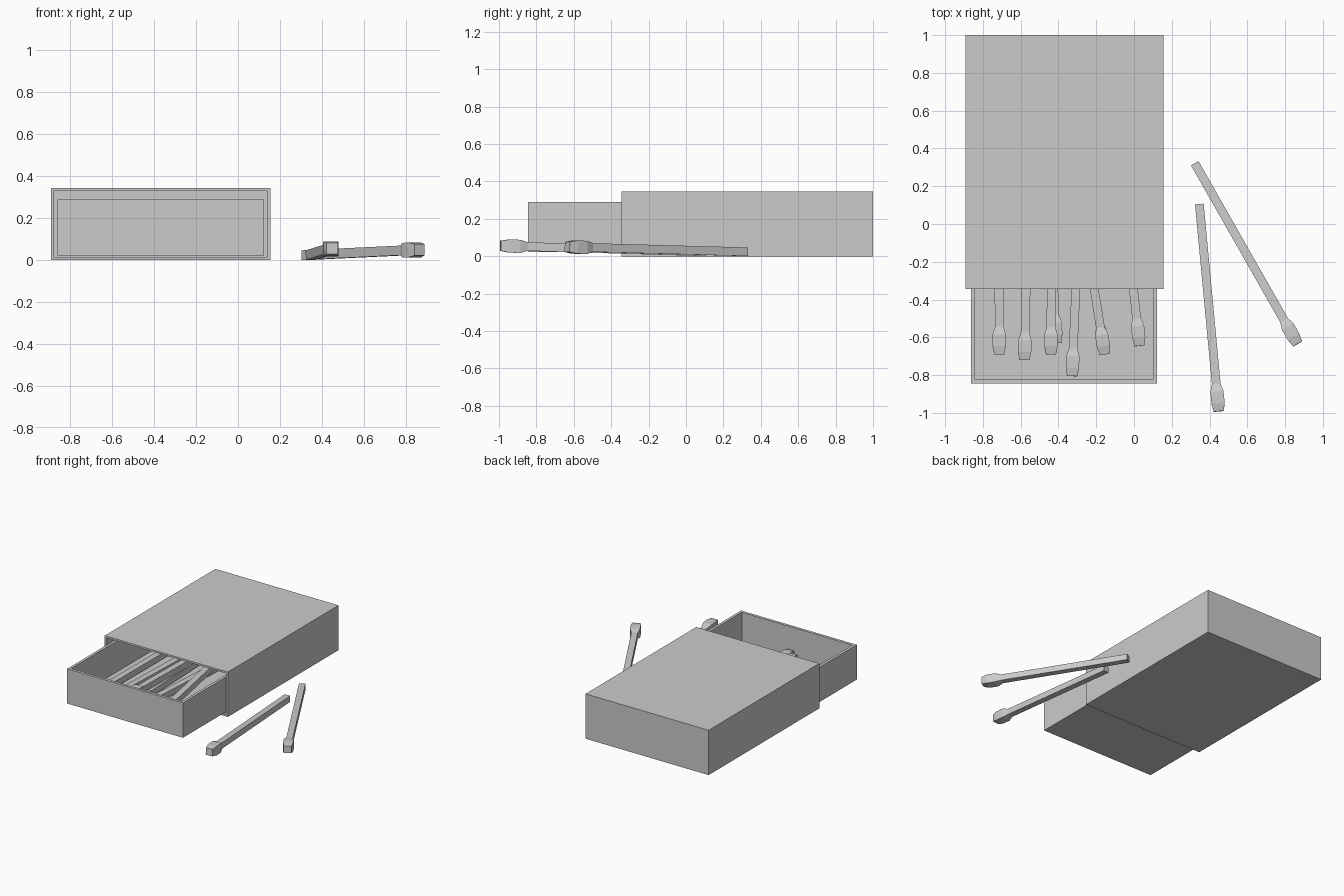
import bpy, bmesh
from mathutils import Vector

if "Cube" in bpy.data.objects:
    bpy.data.objects.remove(bpy.data.objects["Cube"])


def finish(bm, name):
    bmesh.ops.recalc_face_normals(bm, faces=bm.faces)
    me = bpy.data.meshes.new(name)
    bm.to_mesh(me)
    bm.free()
    ob = bpy.data.objects.new(name, me)
    bpy.context.collection.objects.link(ob)
    return ob


def open_box(name, lo, hi, open_dir, wall):
    """Hollow box, open on the side facing open_dir."""
    lo, hi, d = Vector(lo), Vector(hi), Vector(open_dir)
    bm = bmesh.new()
    bmesh.ops.create_cube(bm, size=1)
    for v in bm.verts:
        v.co = Vector([(a + b) / 2 + c * (b - a) for a, b, c in zip(lo, hi, v.co)])
    bm.normal_update()
    face = max(bm.faces, key=lambda f: f.normal.dot(d))
    bmesh.ops.inset_individual(bm, faces=[face], thickness=wall)
    depth = abs((hi - lo).dot(d)) - wall
    inner = bmesh.ops.extrude_discrete_faces(bm, faces=[face])["faces"][0]
    bmesh.ops.translate(bm, verts=inner.verts, vec=-d * depth)
    return finish(bm, name)


def match(name, tail, tip):
    """Square stick with a swollen, chamfered head at the tip."""
    tail, tip = Vector(tail), Vector(tip)
    axis = (tip - tail).normalized()
    side = axis.cross(Vector((0, 0, 1))).normalized()
    up = side.cross(axis)
    length = (tip - tail).length
    rings = [(0, .023), (length - .145, .023), (length - .105, .035),
             (length - .045, .035), (length, .027)]
    bm = bmesh.new()
    loops = [[bm.verts.new(tail + axis * t + side * (a * r) + up * (b * r))
              for a, b in ((-1, -1), (1, -1), (1, 1), (-1, 1))] for t, r in rings]
    for p, q in zip(loops, loops[1:]):
        for i in range(4):
            j = (i + 1) % 4
            bm.faces.new((p[i], p[j], q[j], q[i]))
    bm.faces.new(loops[0])
    bm.faces.new(loops[-1])
    return finish(bm, name)


# Sleeve (open at the front) and sliding tray (open on top)
open_box("sleeve", (-.893, -.345, 0), (.155, 1, .345), (0, -1, 0), .02)
open_box("tray", (-.862, -.845, .022), (.123, .46, .29), (0, 0, 1), .03)

# Loose matches beside the box
match("loose_match_1", (.346, .105, .024), (.449, -.992, .056))
match("loose_match_2", (.322, .321, .024), (.866, -.635, .05))

# Matches inside the tray: tail x, y, z, then tip x, y, z
inside = [
    (-.718, .41, .077, -.713, -.69, .088),
    (-.555, .38, .077, -.58, -.72, .088),
    (-.435, .41, .125, -.44, -.69, .14),
    (-.46, .47 - .05, .077, -.412, -.63, .088),
    (-.28, .295, .077, -.328, -.805, .095),
    (-.33, .40, .125, -.155, -.69, .09),
    (-.09, .44, .077, .03, -.645, .088),
]
for i, m in enumerate(inside, 1):
    match(f"tray_match_{i}", m[:3], m[3:])
